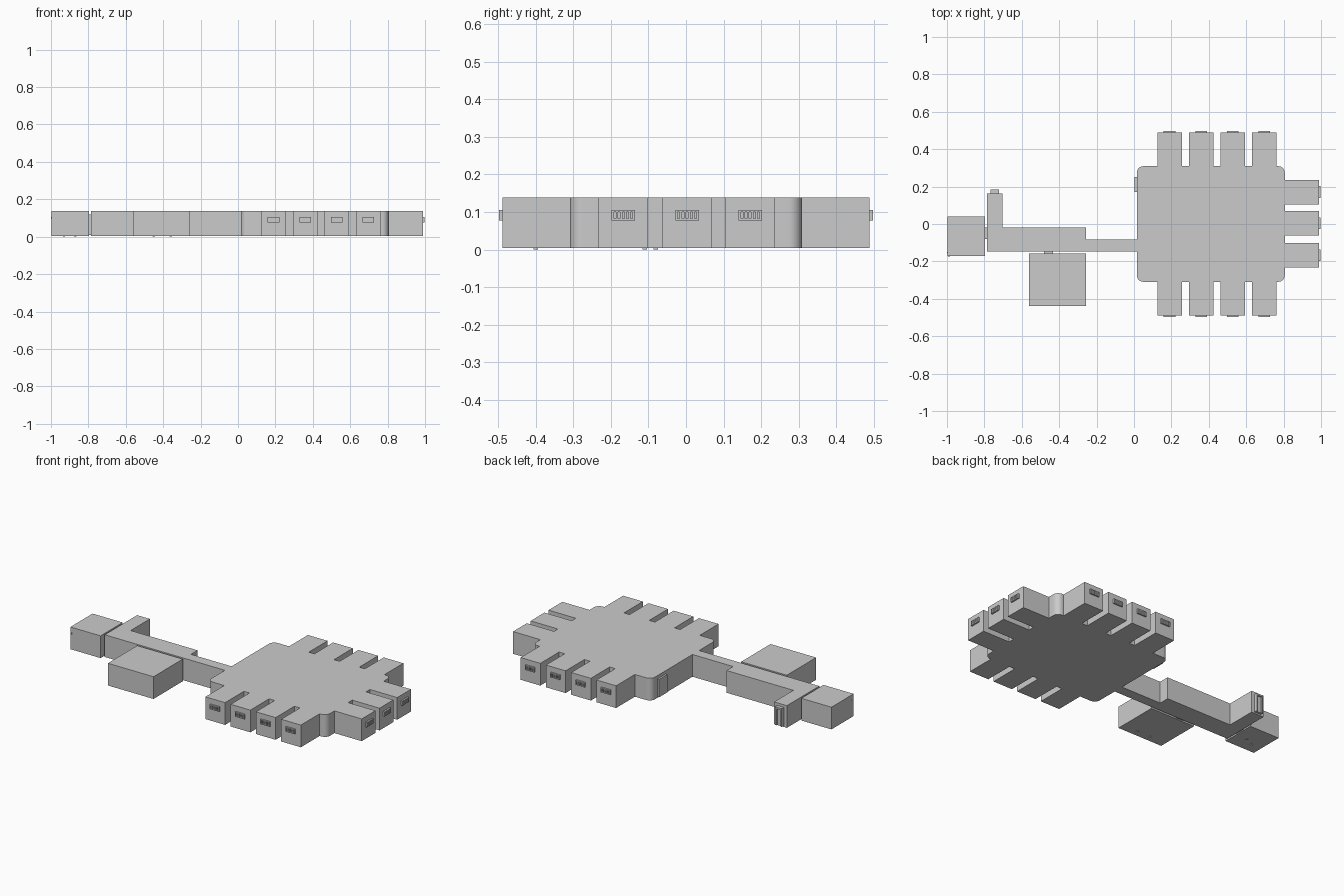
import bpy, bmesh, math
from mathutils import Matrix, Vector

if "Cube" in bpy.data.objects:
    bpy.data.objects.remove(bpy.data.objects["Cube"])

Z0, Z1 = 0.004, 0.138


def finish(name, bm, smooth=False):
    bmesh.ops.recalc_face_normals(bm, faces=bm.faces)
    me = bpy.data.meshes.new(name)
    bm.to_mesh(me)
    bm.free()
    ob = bpy.data.objects.new(name, me)
    bpy.context.collection.objects.link(ob)
    if smooth:
        bpy.ops.object.select_all(action='DESELECT')
        ob.select_set(True)
        bpy.context.view_layer.objects.active = ob
        bpy.ops.object.shade_smooth_by_angle(angle=math.radians(30))
    return ob


def prism(name, pts, z0=Z0, z1=Z1, smooth=False):
    bm = bmesh.new()
    face = bm.faces.new([bm.verts.new((x, y, z0)) for x, y in pts])
    ext = bmesh.ops.extrude_face_region(bm, geom=[face])
    verts = [v for v in ext['geom'] if isinstance(v, bmesh.types.BMVert)]
    bmesh.ops.translate(bm, verts=verts, vec=(0, 0, z1 - z0))
    return finish(name, bm, smooth)


def boxes(name, spans, mat=Matrix()):
    bm = bmesh.new()
    for x0, x1, y0, y1, z0, z1 in spans:
        m = Matrix.Translation(((x0 + x1) / 2, (y0 + y1) / 2, (z0 + z1) / 2))
        s = Matrix.Diagonal((x1 - x0, y1 - y0, z1 - z0, 1))
        bmesh.ops.create_cube(bm, size=1, matrix=mat @ m @ s)
    return finish(name, bm)


# Main hall outline: rounded corners with bays stepping out on three sides
L, R, B, RAD, HALF = 0.015, 0.806, 0.309, 0.035, 0.0655
BAY_X = [0.19 + 0.1685 * i for i in range(4)]
BAY_Y = [-0.167, 0.003, 0.171]
OUT_X, OUT_Y = 0.988, 0.488


def corner(cx, cy, start):
    return [(cx + RAD * math.cos(math.radians(start + a)),
             cy + RAD * math.sin(math.radians(start + a))) for a in range(0, 91, 10)]


outline = corner(L + RAD, -B + RAD, 180)
for c in BAY_X:
    outline += [(c - HALF, -B), (c - HALF, -OUT_Y), (c + HALF, -OUT_Y), (c + HALF, -B)]
outline += corner(R - RAD, -B + RAD, 270)
for c in BAY_Y:
    outline += [(R, c - HALF), (OUT_X, c - HALF), (OUT_X, c + HALF), (R, c + HALF)]
outline += corner(R - RAD, B - RAD, 0)
for c in reversed(BAY_X):
    outline += [(c + HALF, B), (c + HALF, OUT_Y), (c - HALF, OUT_Y), (c - HALF, B)]
outline += corner(L + RAD, B - RAD, 90)
prism("main_hall", outline, smooth=True)

# Slatted vents on the bay ends, modelled facing -y then rotated
W, ZA, ZB, T = 0.031, 0.077, 0.105, 0.01
vent = [(-W, W, -T, 0.002, ZA, ZA + 0.005), (-W, W, -T, 0.002, ZB - 0.005, ZB),
        (-W, W, -0.002, 0.002, ZA, ZB)]
vent += [(x - 0.003, x + 0.003, -T, 0.002, ZA, ZB)
         for x in [-0.028 + 0.0112 * i for i in range(6)]]


def add_vent(name, x, y, angle):
    boxes(name, vent, Matrix.Translation((x, y, 0)) @ Matrix.Rotation(math.radians(angle), 4, 'Z'))


for i, c in enumerate(BAY_X):
    add_vent(f"front_vent_{i}", c, -OUT_Y, 0)
    add_vent(f"back_vent_{i}", c, OUT_Y, 180)
for i, c in enumerate(BAY_Y):
    add_vent(f"side_vent_{i}", OUT_X, c, 90)

# Corridor with wide section and side arm
prism("corridor", [(0.003, -0.146), (0.003, -0.083), (-0.256, -0.083), (-0.256, -0.02),
                   (-0.702, -0.02), (-0.702, 0.163), (-0.787, 0.163), (-0.787, -0.146)])

# Outlying rooms
boxes("end_room", [(-0.998, -0.797, -0.171, 0.04, Z0, Z1)])
boxes("side_room", [(-0.561, -0.257, -0.438, -0.159, Z0, Z1)])

# Door frames linking the rooms
boxes("end_room_doorway", [(-0.799, -0.785, -0.08, -0.02, 0.01, 0.118)])
boxes("side_room_doorway", [(-0.481, -0.433, -0.161, -0.144, 0.01, 0.118)])
boxes("hall_doorway", [(0.0, 0.017, -0.146, -0.083, Z0, Z1)])
boxes("hall_side_door", [(0.004, 0.017, 0.172, 0.25, 0.01, 0.118)])

# Layered entrance door at the end of the side arm
boxes("arm_door", [(-0.767, -0.722, 0.161, 0.171, 0.012, 0.122),
                   (-0.767, -0.758, 0.165, 0.184, 0.012, 0.122),
                   (-0.731, -0.722, 0.165, 0.184, 0.012, 0.122),
                   (-0.767, -0.722, 0.165, 0.184, 0.112, 0.122),
                   (-0.756, -0.733, 0.165, 0.177, 0.012, 0.11)])

# Small fixtures and foot pads
boxes("end_room_fixtures", [(-0.992, -0.986, -0.176, -0.17, 0.098, 0.106),
                            (-1.0, -0.997, -0.155, -0.149, 0.098, 0.106)])
boxes("foot_pads", [(x - 0.006, x + 0.006, y - 0.006, y + 0.006, 0, Z0 + 0.001)
                    for x, y in [(-0.93, -0.11), (-0.87, -0.08), (-0.45, -0.4), (-0.36, -0.4)]])
